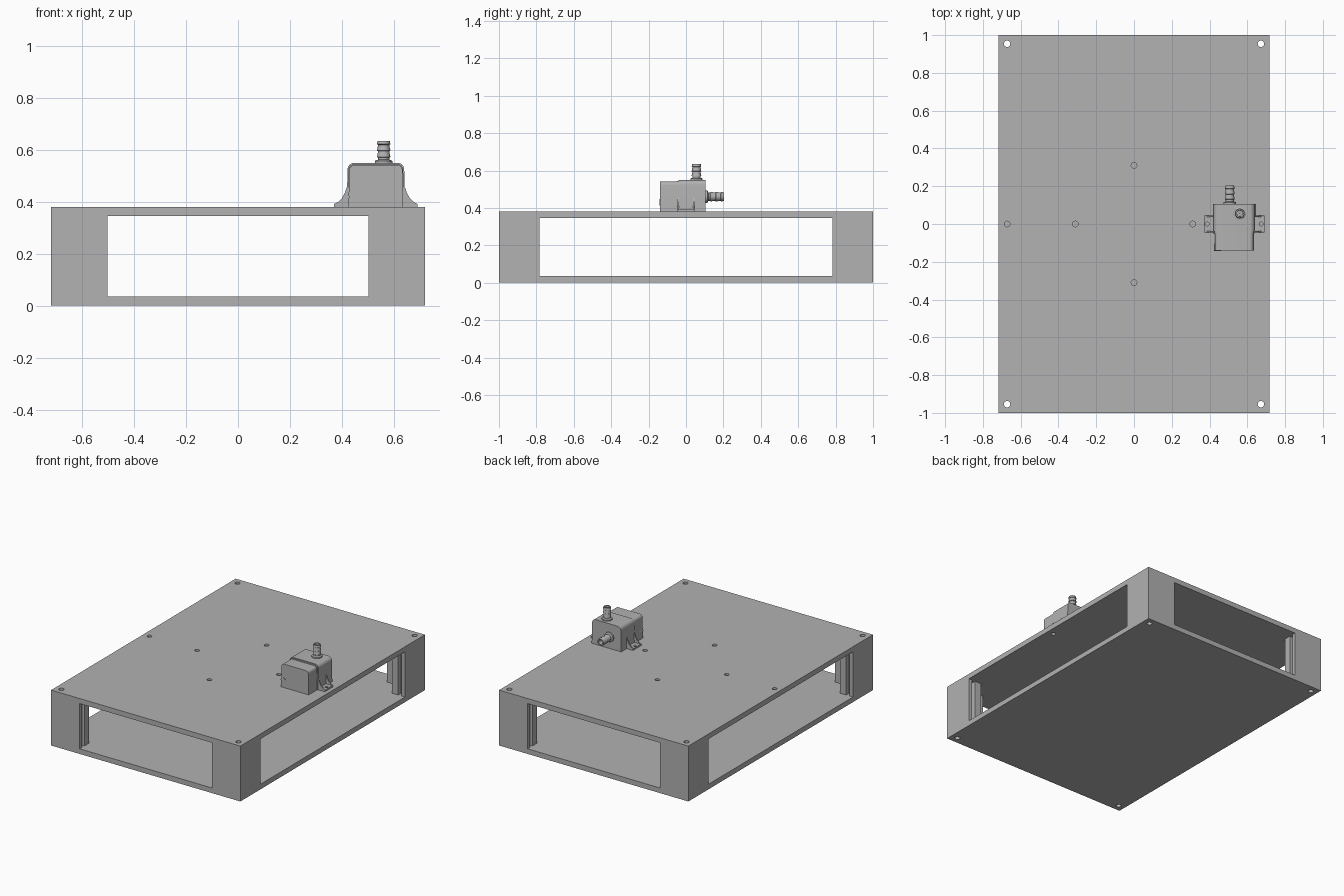
import bpy, bmesh, math
from mathutils import Matrix, Vector

if "Cube" in bpy.data.objects:
    bpy.data.objects.remove(bpy.data.objects["Cube"])

GREY = (0.445, 0.445, 0.445, 1)
grey = bpy.data.materials.new("matte grey")
grey.use_nodes = True
grey.diffuse_color = GREY
grey.node_tree.nodes["Principled BSDF"].inputs["Base Color"].default_value = GREY

HX, HY, TOP = 0.718, 1.0, 0.38        # frame half sizes and height
Z0, Z1 = 0.035, 0.345                 # inner faces of the two plates
PX = 0.53                             # pump centre in x


def finish(name, bm, smooth=False):
    bmesh.ops.recalc_face_normals(bm, faces=bm.faces)
    mesh = bpy.data.meshes.new(name)
    bm.to_mesh(mesh)
    bm.free()
    mesh.materials.append(grey)
    ob = bpy.data.objects.new(name, mesh)
    bpy.context.collection.objects.link(ob)
    if smooth:
        bpy.ops.object.select_all(action='DESELECT')
        ob.select_set(True)
        bpy.context.view_layer.objects.active = ob
        bpy.ops.object.shade_smooth_by_angle(angle=math.radians(35))
    return ob


def prism(name, points, offset, smooth=False):
    """Extrude a closed outline of 3D points by an offset."""
    bm = bmesh.new()
    face = bm.faces.new([bm.verts.new(p) for p in points])
    ext = bmesh.ops.extrude_face_region(bm, geom=[face])["geom"]
    bmesh.ops.translate(bm, vec=offset,
                        verts=[g for g in ext if isinstance(g, bmesh.types.BMVert)])
    return finish(name, bm, smooth)


def box(name, x0, x1, y0, y1, z0, z1):
    return prism(name, [(x0, y0, z0), (x1, y0, z0), (x1, y1, z0), (x0, y1, z0)], (0, 0, z1 - z0))


def lathe(name, profile, matrix, sides=28):
    """Revolve a closed (radius, height) outline about local z."""
    bm = bmesh.new()
    rings = [[bm.verts.new(matrix @ Vector((r * math.cos(a), r * math.sin(a), h)))
              for a in (2 * math.pi * i / sides for i in range(sides))] for r, h in profile]
    for a, b in zip(rings, rings[1:] + rings[:1]):
        for i in range(sides):
            j = (i + 1) % sides
            bm.faces.new((a[i], a[j], b[j], b[i]))
    return finish(name, bm, True)


def drill(ob, holes, z0=-0.1, z1=0.6):
    """Cut vertical round holes (x, y, radius) through an object."""
    bm = bmesh.new()
    for x, y, r in holes:
        bmesh.ops.create_cone(bm, cap_ends=True, segments=24, radius1=r, radius2=r, depth=z1 - z0,
                              matrix=Matrix.Translation((x, y, (z0 + z1) / 2)))
    cutter = finish("hole_cutter", bm)
    cutter.hide_render = True
    mod = ob.modifiers.new("holes", 'BOOLEAN')
    mod.operation, mod.solver, mod.object = 'DIFFERENCE', 'EXACT', cutter
    graph = bpy.context.evaluated_depsgraph_get()
    ob_mesh = bpy.data.meshes.new_from_object(ob.evaluated_get(graph))
    ob.modifiers.clear()
    ob.data = ob_mesh
    bpy.data.objects.remove(cutter)


# Base and top plates with screw holes
SIGNS = [(sx, sy) for sx in (-1, 1) for sy in (-1, 1)]
corners = [(sx * 0.672, sy * 0.954, 0.017) for sx, sy in SIGNS]
inner = [(0, 0.31, 0.015), (0, -0.31, 0.015), (0.31, 0, 0.015),
         (-0.31, 0, 0.015), (-0.672, 0, 0.015), (0.672, 0, 0.015)]
drill(box("bottom_plate", -HX, HX, -HY, HY, 0, Z0), corners)
drill(box("top_plate", -HX, HX, -HY, HY, Z1, TOP), corners + inner)

# L-shaped corner posts; each wing end has a slot for a side panel
LEN, THICK, LIP, SLOT, DEEP = 0.216, 0.10, 0.025, 0.052, 0.03
wing = [(LEN, 0), (LEN, LIP), (LEN - DEEP, LIP), (LEN - DEEP, SLOT), (LEN, SLOT), (LEN, THICK)]
outline = [(0, 0)] + wing + [(THICK, THICK)] + [(v, u) for u, v in reversed(wing)]
for (sx, sy), hole in zip(SIGNS, corners):
    name = f"corner_post_{'left' if sx > 0 else 'right'}_{'back' if sy > 0 else 'front'}"
    post = prism(name, [(sx * (HX - u), sy * (HY - v), Z0) for u, v in outline], (0, 0, Z1 - Z0))
    drill(post, [hole])


# Pump housing: extruded sections with rounded upper edges
def housing(name, y0, y1, bottom, upper, height, r):
    half = [(bottom, TOP)] + [(upper - r + r * math.cos(a), height - r + r * math.sin(a))
                              for a in (math.radians(15 * i) for i in range(7))]
    pts = half + [(-x, z) for x, z in reversed(half)]
    return prism(name, [(PX + x, y0, z) for x, z in pts], (0, y1 - y0, 0), True)


housing("pump_motor_cover", -0.14, -0.045, 0.105, 0.102, 0.541, 0.02)
housing("pump_seam", -0.05, -0.038, 0.108, 0.105, 0.544, 0.022)
housing("pump_body", -0.04, 0.105, 0.112, 0.109, 0.549, 0.026)

# Cable gland on the front of the pump
lathe("cable_gland", [(0.001, 0), (0.018, 0), (0.018, 0.04), (0.001, 0.04)],
      Matrix.Translation((0.442, -0.103, 0.43)) @ Matrix.Rotation(math.radians(90), 4, 'X'))

# Mounting feet with a curved gusset on each edge
for s, side in ((1, "left"), (-1, "right")):
    xs = sorted((PX + s * 0.1, PX + s * 0.16))
    drill(box(f"pump_foot_{side}", *xs, -0.045, 0.045, TOP, TOP + 0.011),
          [(PX + s * 0.143, 0, 0.010)], TOP - 0.02)
    curve = [(0.16, TOP), (0.16, 0.391), (0.146, 0.398), (0.131, 0.413), (0.12, 0.432),
             (0.112, 0.455), (0.10, 0.455), (0.10, TOP)]
    for y, end in ((-0.045, "front"), (0.037, "back")):
        prism(f"foot_gusset_{side}_{end}", [(PX + s * x, y, z) for x, z in curve], (0, 0.008, 0))

# Barbed hose nozzles: collar, three ridges and an open bore
def nozzle(name, length, matrix):
    step = (length - 0.014) / 3
    prof = [(0.015, 0), (0.033, 0), (0.033, 0.010), (0.022, 0.014)]
    for i in range(3):
        h = 0.014 + i * step
        prof += [(0.022, h + step * 0.35), (0.026, h + step * 0.45), (0.023, h + step)]
    prof += [(0.016, length), (0.015, 0.02)]
    lathe(name, prof, matrix)
    lathe(name + "_bore_floor", [(0.001, 0.005), (0.016, 0.005), (0.016, 0.02), (0.001, 0.02)], matrix)


nozzle("outlet_nozzle", 0.087, Matrix.Translation((0.56, 0.056, 0.547)))
nozzle("inlet_nozzle", 0.098,
       Matrix.Translation((0.507, 0.105, 0.46)) @ Matrix.Rotation(math.radians(-90), 4, 'X'))
